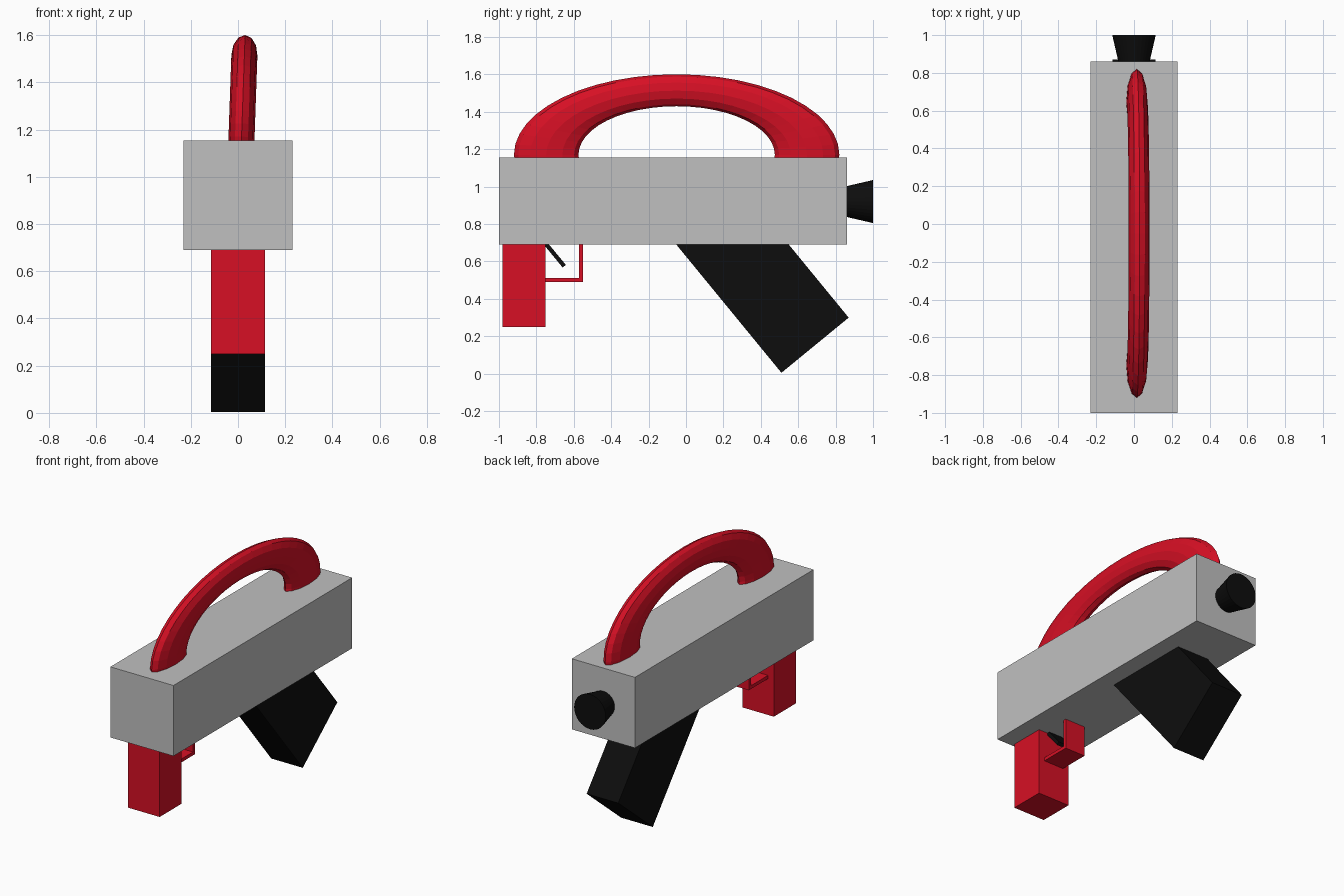
import bpy
import math
from mathutils import Matrix, Vector

cube = bpy.data.objects.get("Cube")
if cube:
    bpy.data.objects.remove(cube, do_unlink=True)


def material(name, rgb):
    mat = bpy.data.materials.new(name)
    mat.use_nodes = True
    mat.diffuse_color = (*rgb, 1)
    mat.node_tree.nodes["Principled BSDF"].inputs["Base Color"].default_value = (*rgb, 1)
    return mat


GREY = material("light grey", (0.53, 0.53, 0.53))
RED = material("red", (0.68, 0.005, 0.018))
BLACK = material("black", (0.004, 0.004, 0.004))


def finish(name, mat, matrix):
    """Name and colour the new primitive and bake its placement into the mesh."""
    obj = bpy.context.object
    obj.name = name
    obj.data.name = name
    obj.data.transform(matrix)
    obj.data.materials.append(mat)
    return obj


def box(name, mat, centre, size, tilt=0.0):
    """Box of a full size, tilted about the x axis."""
    bpy.ops.mesh.primitive_cube_add(size=1)
    place = Matrix.Translation(centre) @ Matrix.Rotation(tilt, 4, "X")
    return finish(name, mat, place @ Matrix.Diagonal((*size, 1)))


# Main body and rear grip
box("body", GREY, (0, -0.07, 0.922), (0.46, 1.86, 0.465))
box("grip", RED, (0, -0.865, 0.48), (0.23, 0.23, 0.46))

# Trigger guard: a floor strip and an upright strip
box("guard_floor", RED, (0, -0.655, 0.5), (0.146, 0.21, 0.022))
box("guard_upright", RED, (0, -0.561, 0.595), (0.146, 0.022, 0.21))

# Slanted trigger
box("trigger", BLACK, (0, -0.705, 0.64), (0.1, 0.022, 0.17), math.radians(39.5))

# Slanted magazine, its upper end buried in the body
slant = math.radians(39.35)
length = 0.95
axis = Vector((0, -math.sin(slant), math.cos(slant)))
foot = Vector((0, 0.69, 0.152))
box("magazine", BLACK, foot + axis * length / 2, (0.23, 0.465, length), slant)

# Flared nozzle at the back end
bpy.ops.mesh.primitive_cone_add(vertices=32, radius1=0.078, radius2=0.115, depth=0.16)
finish("nozzle", BLACK,
       Matrix.Translation((0, 0.92, 0.92)) @ Matrix.Rotation(-math.pi / 2, 4, "X"))

# Carrying handle: a flattened ring half sunk in the body, leaning slightly
bpy.ops.mesh.primitive_torus_add(major_radius=0.6975, minor_radius=0.1725,
                                 major_segments=48, minor_segments=12)
stand_up = Matrix(((0, 0, 1, 0), (1, 0, 0, 0), (0, 1, 0, 0), (0, 0, 0, 1)))
finish("handle", RED,
       Matrix.Translation((0.015, -0.05, 1.17))
       @ Matrix.Rotation(math.radians(2), 4, "Y")
       @ Matrix.Diagonal((0.32, 1, 0.495, 1)) @ stand_up)
